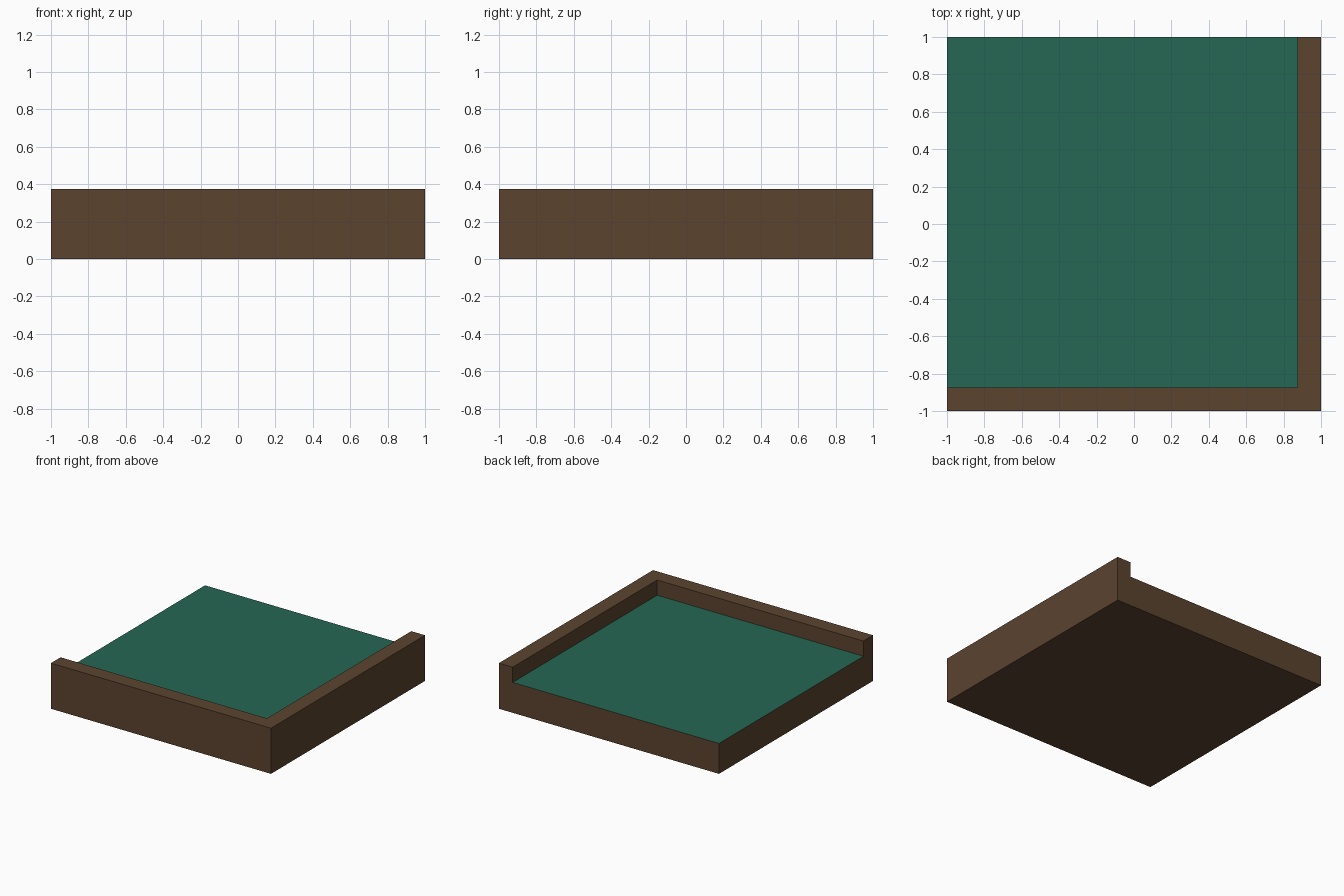
import bpy, bmesh
from mathutils import Matrix, Vector

if "Cube" in bpy.data.objects:
    bpy.data.objects.remove(bpy.data.objects["Cube"])

BASE_H, RIM_H, INNER = 0.25, 0.375, 0.875


def material(name, rgb):
    m = bpy.data.materials.new(name)
    m.diffuse_color = (*rgb, 1.0)
    m.use_nodes = True
    m.node_tree.nodes["Principled BSDF"].inputs["Base Color"].default_value = m.diffuse_color
    return m


wood = material("dark_wood", (0.105, 0.057, 0.028))
felt = material("green_felt", (0.019, 0.136, 0.087))

# Base slab
bm = bmesh.new()
bmesh.ops.create_cube(bm, size=1.0, matrix=Matrix.Translation((0, 0, BASE_H / 2))
                      @ Matrix.Diagonal((2, 2, BASE_H, 1)))

# Cut lines along the inner edge of the rim
for co, no in (((INNER, 0, 0), (1, 0, 0)), ((0, -INNER, 0), (0, 1, 0))):
    bmesh.ops.bisect_plane(bm, geom=bm.verts[:] + bm.edges[:] + bm.faces[:],
                           plane_co=co, plane_no=no)

# Raise the corner rim along the front and right edges
bm.normal_update()
rim = []
for f in bm.faces:
    c = f.calc_center_median()
    if f.normal.z > 0.9 and (c.x > INNER or c.y < -INNER):
        rim.append(f)
ret = bmesh.ops.extrude_face_region(bm, geom=rim)
for v in ret["geom"]:
    if isinstance(v, bmesh.types.BMVert):
        v.co += Vector((0, 0, RIM_H - BASE_H))
old = [f for f in rim if f.is_valid and abs(f.calc_center_median().z - BASE_H) < 1e-4]
if old:
    bmesh.ops.delete(bm, geom=old, context='FACES')
bmesh.ops.recalc_face_normals(bm, faces=bm.faces[:])

# Felt on the lower upward-facing surface
for f in bm.faces:
    at_base = abs(f.calc_center_median().z - BASE_H) < 1e-4
    f.material_index = 1 if f.normal.z > 0.9 and at_base else 0

mesh = bpy.data.meshes.new("table_corner")
bm.to_mesh(mesh)
bm.free()
mesh.materials.append(wood)
mesh.materials.append(felt)
bpy.context.collection.objects.link(bpy.data.objects.new("table_corner", mesh))
